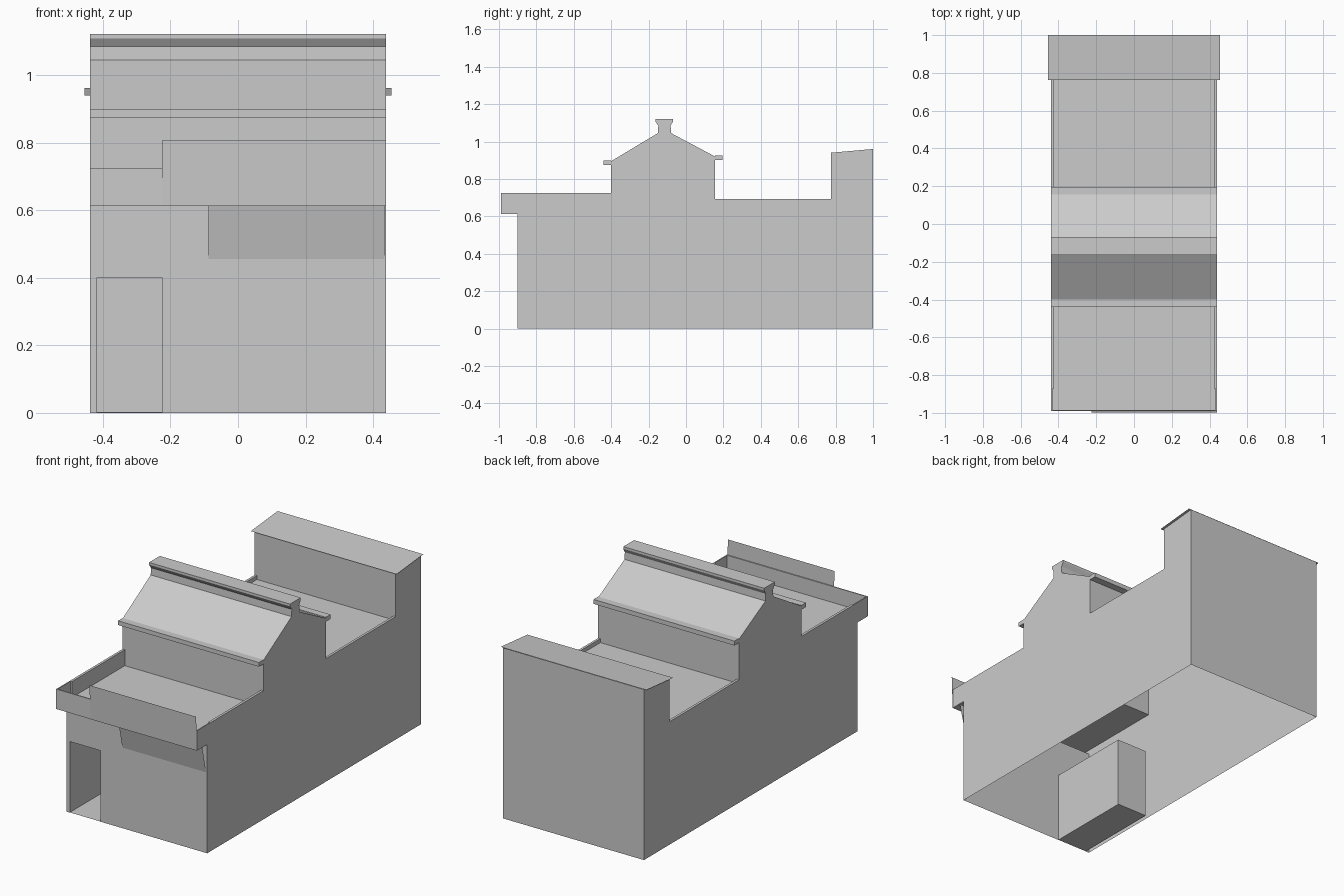
import bpy, bmesh

if "Cube" in bpy.data.objects:
    bpy.data.objects.remove(bpy.data.objects["Cube"])

X = 0.4385          # half width of the building
FRONT_FLOOR, REAR_FLOOR = 0.634, 0.67


def make(name, verts, faces, recalc=False):
    mesh = bpy.data.meshes.new(name)
    bm = bmesh.new()
    vs = [bm.verts.new(v) for v in verts]
    for f in faces:
        bm.faces.new([vs[i] for i in f])
    if recalc:
        bmesh.ops.recalc_face_normals(bm, faces=bm.faces)
    bm.to_mesh(mesh)
    bm.free()
    obj = bpy.data.objects.new(name, mesh)
    bpy.context.collection.objects.link(obj)
    return obj


def sweep(name, profile, x0=-X, x1=X, closed=False, caps=False):
    """Sweep a (y, z) profile across the width."""
    n = len(profile)
    verts = [(x0, y, z) for y, z in profile] + [(x1, y, z) for y, z in profile]
    faces = [(i, n + i, n + (i + 1) % n, (i + 1) % n)
             for i in range(n if closed else n - 1)]
    if caps:
        faces += [tuple(range(n)), tuple(range(2 * n - 1, n - 1, -1))]
    return make(name, verts, faces, caps)


def box(name, x0, x1, y0, y1, z0, z1):
    return sweep(name, [(y0, z0), (y1, z0), (y1, z1), (y0, z1)],
                 x0, x1, closed=True, caps=True)


# Long side walls
side = [(-0.9, 0), (1, 0), (1, 0.96), (0.775, 0.94), (0.775, REAR_FLOOR),
        (0.155, REAR_FLOOR), (0.155, 0.92), (-0.08, 1.045), (-0.15, 1.045),
        (-0.4, 0.895), (-0.4, FRONT_FLOOR), (-0.99, FRONT_FLOOR),
        (-0.99, 0.612), (-0.9, 0.612)]
for tag, s in (("left", -1), ("right", 1)):
    order = range(len(side)) if s > 0 else range(len(side) - 1, -1, -1)
    make(tag + "_side_wall", [(s * X, y, z) for y, z in side], [tuple(order)])

# Flat roofs, cross walls, gable slopes and back wall as one open shell
sweep("roofs_and_cross_walls",
      [(-0.9, 0.612), (-0.99, 0.612), (-0.99, FRONT_FLOOR), (-0.4, FRONT_FLOOR),
       (-0.4, 0.895), (-0.15, 1.045), (-0.08, 1.045), (0.155, 0.92),
       (0.155, REAR_FLOOR), (0.775, REAR_FLOOR), (0.775, 0.94)])
sweep("back_wall", [(1, 0.96), (1, 0)])

# Front wall around the doorway
dx0, dx1, dz, dy = -0.417, -0.225, 0.40, -0.40
for tag, a, b, z0, z1 in (("left", -X, dx0, 0, 0.612), ("over_door", dx0, dx1, dz, 0.612),
                          ("main", dx1, X, 0, 0.612)):
    sweep("front_wall_" + tag, [(-0.9, z0), (-0.9, z1)], a, b)

# Entrance passage: floor, back wall, ceiling, then the two sides
sweep("passage_floor_and_ceiling",
      [(-0.9, 0.001), (dy, 0.001), (dy, dz), (-0.9, dz)], dx0, dx1)
for tag, x in (("left", dx0), ("right", dx1)):
    f = (0, 1, 2, 3) if x == dx0 else (3, 2, 1, 0)
    make("passage_wall_" + tag, [(x, -0.9, 0), (x, dy, 0), (x, dy, dz), (x, -0.9, dz)], [f])

# Parapets around the front terrace and the rear court
for tag, s in (("left", -1), ("right", 1)):
    for part, t, y0, y1, z0, z1 in (
            ("front", 0.014, -0.87, -0.4, FRONT_FLOOR, 0.724),
            ("overhang", 0.006, -0.99, -0.87, FRONT_FLOOR, 0.724),
            ("rear", 0.014, 0.155, 0.775, REAR_FLOOR, 0.692)):
        a, b = sorted((s * X, s * (X - t)))
        box(f"{tag}_{part}_parapet", a, b, y0, y1, z0, z1)
box("front_parapet", -X, X, -0.99, -0.984, FRONT_FLOOR, 0.724)

# Raised front board, leaning slightly outward
sweep("raised_front_board", [(-0.991, 0.612), (-0.999, 0.806)], -0.225, X)

# Sloping canopy panel below the terrace
sweep("canopy_panel", [(-0.902, 0.455), (-0.937, 0.612)], -0.088, 0.433)

# Eaves and flared ridge cap of the gable roof
box("front_eave", -X, X, -0.44, -0.4, 0.874, 0.898)
box("rear_eave", -X, X, 0.155, 0.196, 0.9, 0.925)
sweep("ridge_cap", [(-0.15, 1.04), (-0.08, 1.04), (-0.082, 1.085), (-0.069, 1.108),
                    (-0.069, 1.121), (-0.164, 1.121), (-0.164, 1.108), (-0.148, 1.085)],
      closed=True, caps=True)

# Overhanging sheet roof on the rear block
sweep("rear_block_roof", [(0.762, 0.939), (1, 0.961)], -0.454, 0.454)
